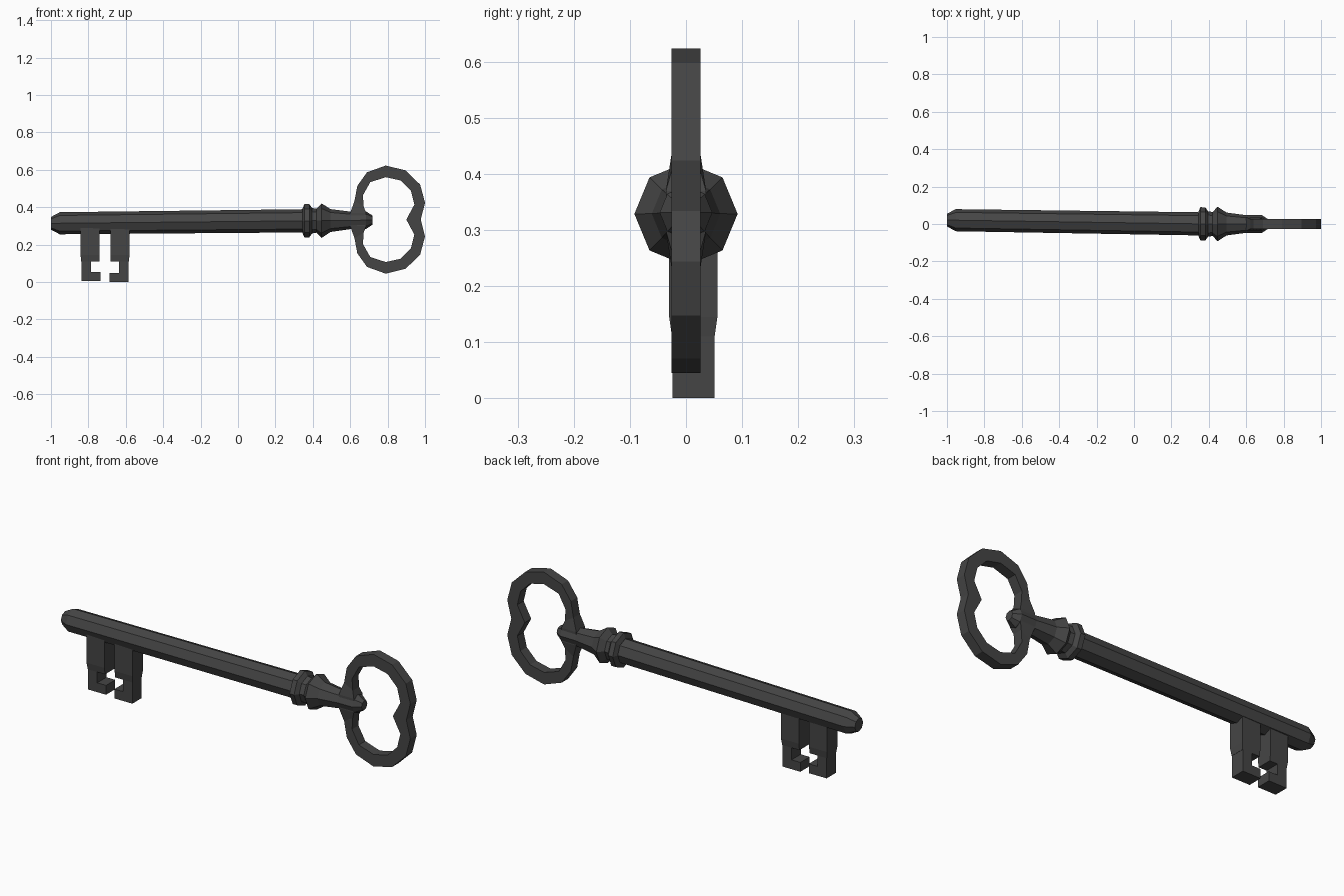
import bpy, bmesh, math

if "Cube" in bpy.data.objects:
    bpy.data.objects.remove(bpy.data.objects["Cube"])

iron = bpy.data.materials.new("dark iron")
iron.diffuse_color = (0.06, 0.06, 0.06, 1)
iron.use_nodes = True
iron.node_tree.nodes["Principled BSDF"].inputs["Base Color"].default_value = iron.diffuse_color


def finish(bm, name, recalc=True):
    if recalc:
        bmesh.ops.recalc_face_normals(bm, faces=bm.faces)
    me = bpy.data.meshes.new(name)
    bm.to_mesh(me)
    bm.free()
    me.materials.append(iron)
    ob = bpy.data.objects.new(name, me)
    bpy.context.collection.objects.link(ob)
    return ob


def axis(x):
    # the shaft leans very slightly towards the back and down at its tip
    return max(0, 0.021 * (0.4 - x) / 1.4), 0.328 + 0.01 * (x - 0.4)


def bridge(bm, rings):
    for a, b in zip(rings, rings[1:]):
        n = len(a)
        for i in range(n):
            j = (i + 1) % n
            bm.faces.new((a[i], a[j], b[j], b[i]))
    bm.faces.new(rings[0])
    bm.faces.new(rings[-1])


def lathe(name, profile, sides=8):
    bm = bmesh.new()
    rings = []
    for x, r in profile:
        cy, cz = axis(x)
        rings.append([bm.verts.new((x, cy + r * math.cos(math.tau * i / sides),
                                    cz + r * math.sin(math.tau * i / sides)))
                      for i in range(sides)])
    bridge(bm, rings)
    return finish(bm, name)


def prism(name, outline, y0, y1):
    # extrude an xz outline through the thickness
    bm = bmesh.new()
    bridge(bm, [[bm.verts.new((x, y, z)) for x, z in outline] for y in (y0, y1)])
    return finish(bm, name)


# Shaft with blunt tip
lathe("shaft", [(-1, 0.034), (-0.953, 0.059), (0.36, 0.062)])

# Collar rings and tapering neck
lathe("collar_and_neck", [(0.345, 0.066), (0.355, 0.089), (0.381, 0.089), (0.396, 0.068),
                          (0.42, 0.064), (0.447, 0.092), (0.495, 0.061), (0.6, 0.047),
                          (0.685, 0.047), (0.72, 0.024)])

# Bow: paired outer and inner outline points of the upper lobe, mirrored below
MID = 0.334
outer = [(0.60, 0.035), (0.623, 0.10), (0.638, 0.18), (0.69, 0.253), (0.79, 0.289),
         (0.896, 0.263), (0.974, 0.187), (1.0, 0.09), (0.977, 0)]
inner = [(0.685, 0.035), (0.672, 0.07), (0.668, 0.13), (0.707, 0.20), (0.79, 0.227),
         (0.87, 0.209), (0.925, 0.153), (0.943, 0.08), (0.90, 0)]
bm = bmesh.new()
for s in (1, -1):
    sections = []
    for k, ((ox, oz), (ix, iz)) in enumerate(zip(outer, inner)):
        t = 0.036 if k == 0 else 0.026
        sections.append([bm.verts.new((x, y, MID + s * z)) for x, y, z in
                         ((ox, -t, oz), (ox, t, oz), (ix, t, iz), (ix, -t, iz))])
    for a, b in zip(sections, sections[1:]):
        for i in range(4):
            j = (i + 1) % 4
            bm.faces.new((a[i], a[j], b[j], b[i]))
bmesh.ops.remove_doubles(bm, verts=bm.verts, dist=0.0005)
finish(bm, "bow")

# Bow root joining both lobes to the neck
prism("bow_root", [(0.60, MID + 0.035), (0.685, MID + 0.035),
                   (0.685, MID - 0.035), (0.60, MID - 0.035)], -0.036, 0.036)

# Two facing bits: a thick block narrowing down to a hooked foot
for name, x0, d, base in (("bit_left", -0.842, 1, 0.006), ("bit_right", -0.58, -1, 0.0)):
    bm = bmesh.new()
    levels = []
    for z, m, t in ((0.30, 0, 0), (0.145, 0, 0), (0.11, 0.004, 0.005)):
        xa, xb = x0 + d * m, x0 + d * 0.102
        levels.append([bm.verts.new(p) for p in ((xa, -0.03 + t, z), (xb, -0.03 + t, z),
                                                 (xb, 0.056 - t, z), (xa, 0.056 - t, z))])
    bridge(bm, levels)
    finish(bm, name + "_block")
    foot = [(0.005, 0.115), (0.057, 0.115), (0.057, base + 0.048), (0.107, base + 0.048),
            (0.107, base), (0.005, base)]
    prism(name + "_foot", [(x0 + d * x, z) for x, z in foot], -0.024, 0.051)
